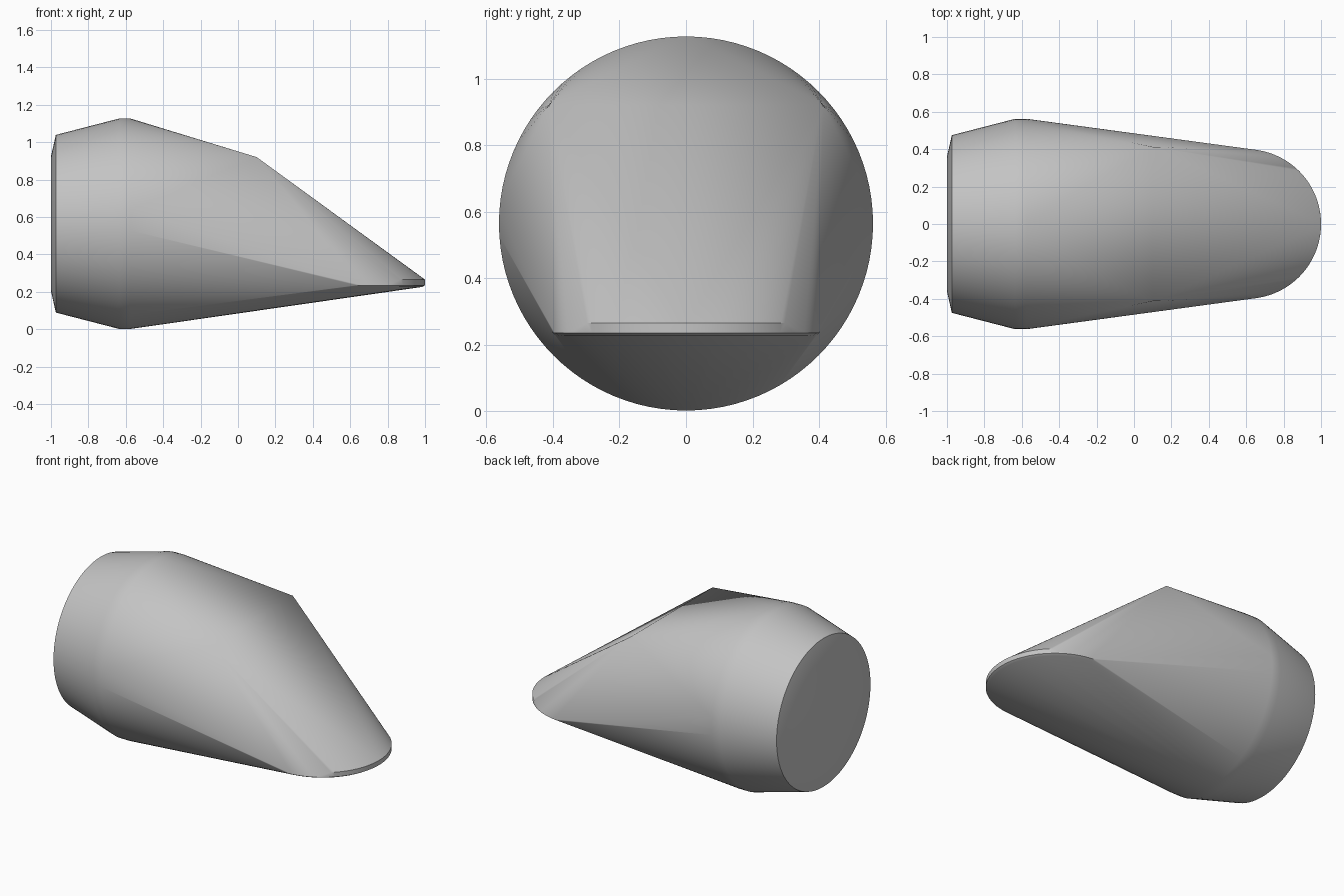
import bpy
import bmesh
from math import cos, sin, pi, radians

cube = bpy.data.objects.get("Cube")
if cube:
    bpy.data.objects.remove(cube, do_unlink=True)

grey = bpy.data.materials.new("plain_grey")
grey.use_nodes = True
colour = (0.55, 0.55, 0.55, 1)
grey.diffuse_color = colour
grey.node_tree.nodes["Principled BSDF"].inputs["Base Color"].default_value = colour

CENTRE_Z = 0.564
bm = bmesh.new()


def ring(x, radius, count=96):
    """Circle of points around the long axis."""
    for i in range(count):
        a = 2 * pi * i / count
        bm.verts.new((x, radius * cos(a), CENTRE_Z + radius * sin(a)))


def lip(z, radius, half_angle, count=40):
    """Horizontal arc of points round the tip."""
    for i in range(count + 1):
        a = half_angle * (2 * i / count - 1)
        bm.verts.new((0.6 + radius * cos(a), radius * sin(a), z))


# Round rear body: shallow end cap, flare and narrow belt
for x, radius in ((-1, 0.36), (-0.974, 0.475), (-0.635, 0.5625), (-0.575, 0.5625)):
    ring(x, radius)

# Two upper corners of the sloping face
for side in (-1, 1):
    bm.verts.new((0.1, side * 0.412, 0.92))

# Thin rounded lip at the tip
lip(0.226, 0.385, pi / 2)
lip(0.235, 0.4, pi / 2)
lip(0.265, 0.4, radians(48))

# Stretch one skin over all the sections
bmesh.ops.convex_hull(bm, input=bm.verts[:])
bmesh.ops.delete(bm, geom=[v for v in bm.verts if not v.link_faces], context='VERTS')
bmesh.ops.dissolve_limit(bm, angle_limit=radians(0.1), verts=bm.verts[:], edges=bm.edges[:])
bmesh.ops.recalc_face_normals(bm, faces=bm.faces[:])

mesh = bpy.data.meshes.new("tapered_body")
bm.to_mesh(mesh)
bm.free()
mesh.materials.append(grey)
body = bpy.data.objects.new("tapered_body", mesh)
bpy.context.collection.objects.link(body)

# Soft shading with crisp end edges
bpy.ops.object.select_all(action='DESELECT')
body.select_set(True)
bpy.context.view_layer.objects.active = body
bpy.ops.object.shade_smooth_by_angle(angle=radians(30))
